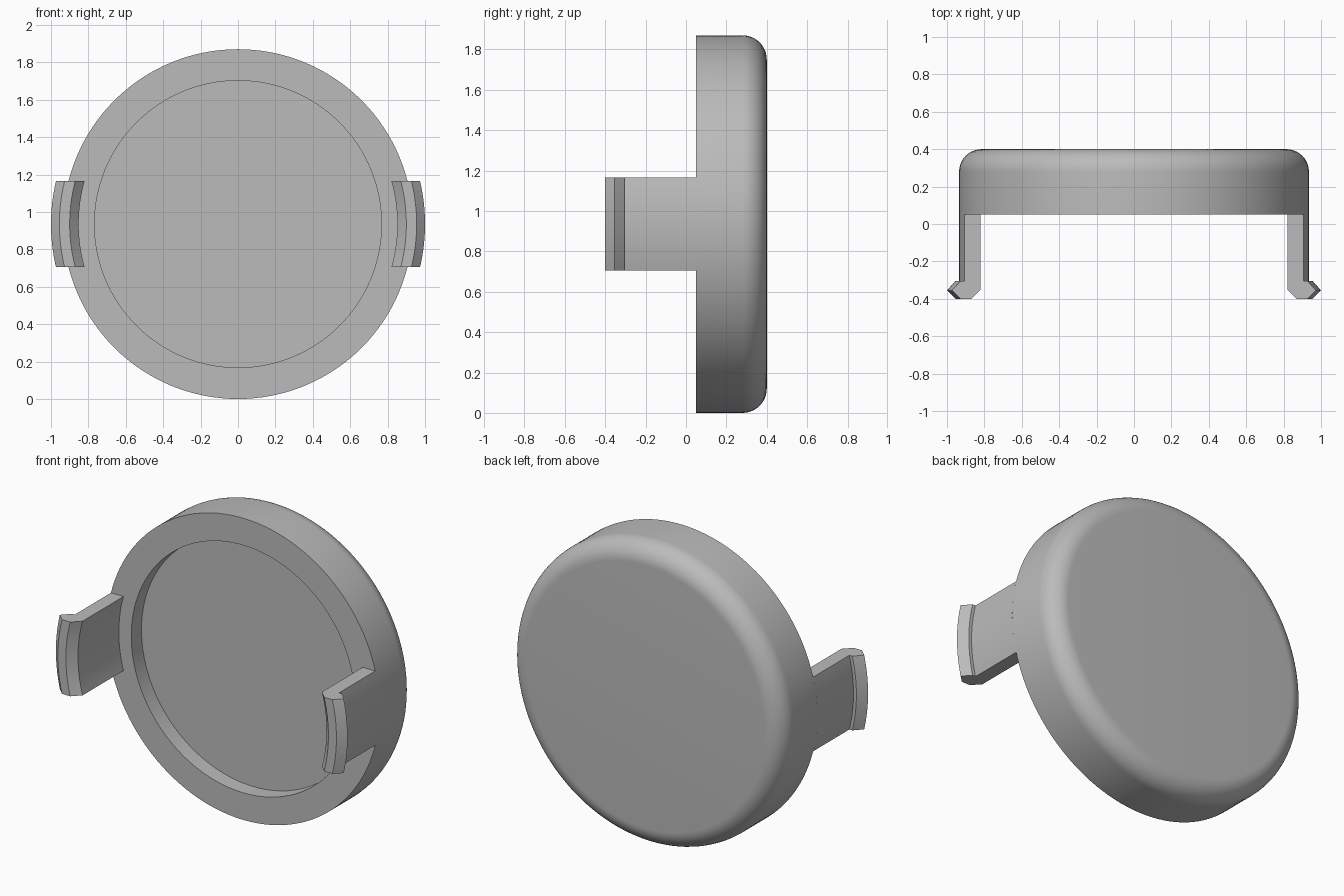
import bpy, bmesh, math
from mathutils import Matrix, Vector

if "Cube" in bpy.data.objects:
    bpy.data.objects.remove(bpy.data.objects["Cube"])

R = 0.935            # cap radius, also height of its axis
FRONT, BACK = 0.05, 0.4
FILLET = 0.12
CLIP_HALF = 0.23     # half height of a clip

grey = bpy.data.materials.new("plain grey")
grey.use_nodes = True
colour = (0.5, 0.5, 0.5, 1)
grey.diffuse_color = colour
grey.node_tree.nodes["Principled BSDF"].inputs["Base Color"].default_value = colour


def finish(bm, name):
    bmesh.ops.recalc_face_normals(bm, faces=bm.faces)
    mesh = bpy.data.meshes.new(name)
    bm.to_mesh(mesh)
    bm.free()
    mesh.materials.append(grey)
    obj = bpy.data.objects.new(name, mesh)
    bpy.context.collection.objects.link(obj)
    bpy.ops.object.select_all(action="DESELECT")
    obj.select_set(True)
    bpy.context.view_layer.objects.active = obj
    bpy.ops.object.shade_smooth_by_angle(angle=math.radians(25))
    return obj


# Round cap: recessed front, filleted back edge, turned around the y axis
profile = [(0, 0.15), (0.767, 0.15), (0.767, FRONT), (R, FRONT)]
for i in range(13):
    a = math.pi / 2 * i / 12
    profile.append((R - FILLET + FILLET * math.cos(a),
                    BACK - FILLET + FILLET * math.sin(a)))
profile.append((0, BACK))
bm = bmesh.new()
verts = [bm.verts.new((r, y, R)) for r, y in profile]
edges = [bm.edges.new(pair) for pair in zip(verts, verts[1:])]
bmesh.ops.spin(bm, geom=verts + edges, cent=(0, 0, R), axis=(0, 1, 0),
               angle=math.tau, steps=128, use_duplicate=False)
bmesh.ops.remove_doubles(bm, verts=bm.verts, dist=0.0001)
finish(bm, "cap")


# Snap clips: hooked section following the cap's curve, cut level above and below
section = [(0.852, FRONT), (0.852, -0.35), (0.9, -0.4), (0.955, -0.4),
           (1.0, -0.355), (0.955, -0.305), (R, -0.305), (R, FRONT)]


def clip(name, side):
    bm = bmesh.new()
    rings = []
    for i in range(17):
        dz = CLIP_HALF * (i / 8 - 1)
        rings.append([bm.verts.new((side * math.sqrt(r * r - dz * dz), y, R + dz))
                      for r, y in section])
    n = len(section)
    for low, high in zip(rings, rings[1:]):
        for k in range(n):
            j = (k + 1) % n
            bm.faces.new((low[k], low[j], high[j], high[k]))
    bm.faces.new(rings[0])
    bm.faces.new(rings[-1])
    finish(bm, name)


clip("left_clip", 1)
clip("right_clip", -1)
